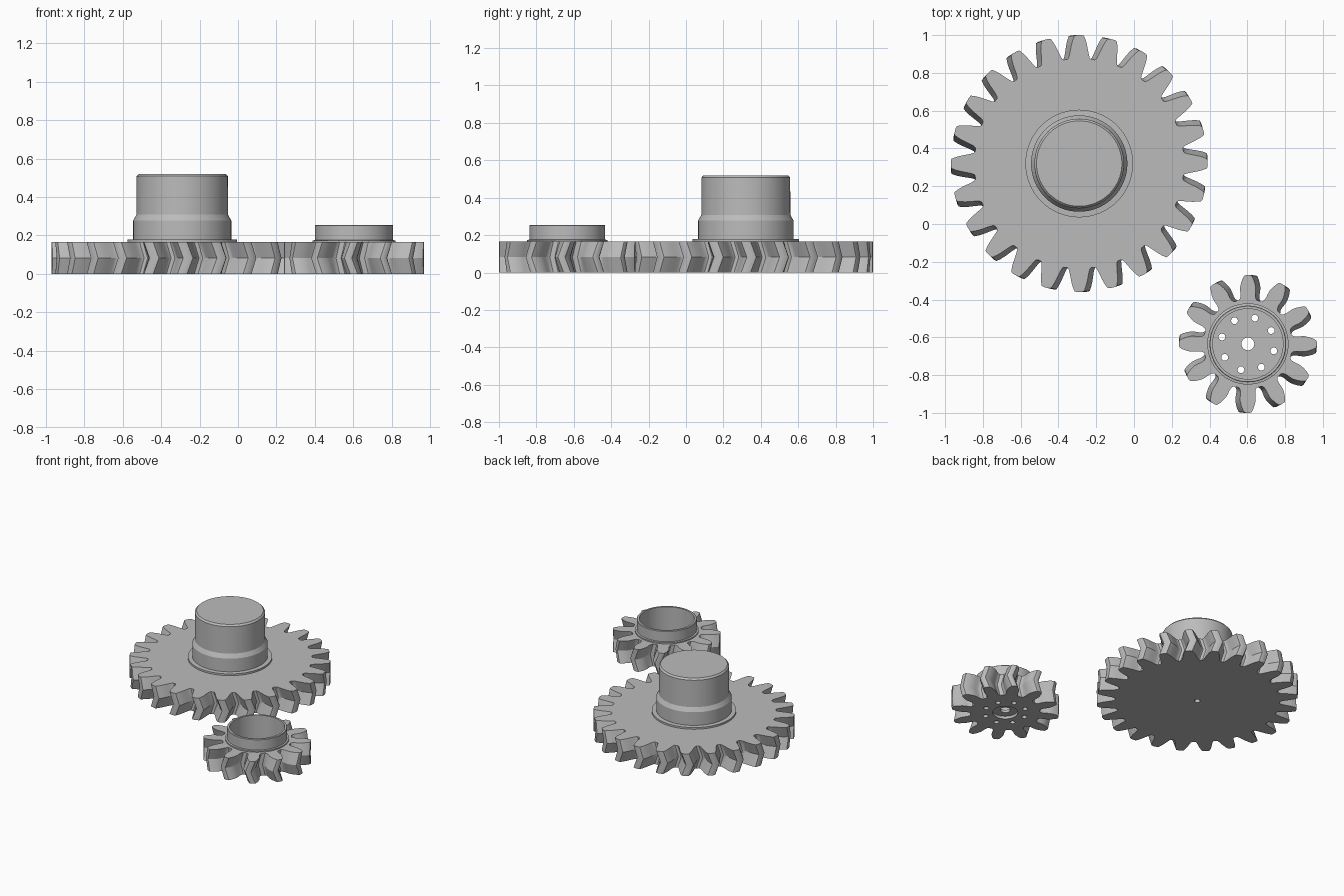
import bpy, bmesh, math

if "Cube" in bpy.data.objects:
    bpy.data.objects.remove(bpy.data.objects["Cube"])

H = 0.165                       # gear thickness
BIG, SMALL = (-0.29, 0.32), (0.603, -0.635)

grey = bpy.data.materials.new("plastic grey")
grey.diffuse_color = (0.5, 0.5, 0.5, 1)
grey.use_nodes = True
grey.node_tree.nodes["Principled BSDF"].inputs["Base Color"].default_value = grey.diffuse_color


def make_object(name, bm, loc):
    bmesh.ops.recalc_face_normals(bm, faces=bm.faces)
    mesh = bpy.data.meshes.new(name)
    bm.to_mesh(mesh)
    bm.free()
    mesh.materials.append(grey)
    ob = bpy.data.objects.new(name, mesh)
    ob.location = (loc[0], loc[1], 0)
    bpy.context.collection.objects.link(ob)
    return ob


def select(ob):
    bpy.ops.object.select_all(action='DESELECT')
    ob.select_set(True)
    bpy.context.view_layer.objects.active = ob


def smooth(ob, angle=28):
    select(ob)
    bpy.ops.object.shade_smooth_by_angle(angle=math.radians(angle))


def gear(name, teeth, flank, twist, loc):
    """Herringbone gear; flank lists (radius, half tooth width) from root to tip."""
    outline = []
    for i in range(teeth):
        mid = math.pi / 2 + i * math.tau / teeth
        half = [(r, w / r) for r, w in flank]
        outline += [(r, mid - a) for r, a in half]
        outline += [(r, mid + a) for r, a in reversed(half)]
    bm = bmesh.new()
    rings = [[bm.verts.new((r * math.cos(a + t), r * math.sin(a + t), z)) for r, a in outline]
             for z, t in ((0, 0), (H / 2, twist), (H, 0))]
    n = len(outline)
    for lo, hi in zip(rings, rings[1:]):
        for i in range(n):
            j = (i + 1) % n
            bm.faces.new((lo[i], lo[j], hi[j], hi[i]))
    bm.faces.new(rings[0])
    bm.faces.new(rings[-1])
    return make_object(name, bm, loc)


def lathe(name, profile, loc, closed=False, steps=64):
    """Spin an (r, z) profile; open profiles get flat end caps."""
    bm = bmesh.new()
    rings = [[bm.verts.new((r * math.cos(math.tau * k / steps), r * math.sin(math.tau * k / steps), z))
              for k in range(steps)] for r, z in profile]
    pairs = list(zip(rings, rings[1:]))
    if closed:
        pairs.append((rings[-1], rings[0]))
    else:
        bm.faces.new(rings[0])
        bm.faces.new(rings[-1])
    for lo, hi in pairs:
        for k in range(steps):
            j = (k + 1) % steps
            bm.faces.new((lo[k], lo[j], hi[j], hi[k]))
    return make_object(name, bm, loc)


def cut(ob, cutter):
    mod = ob.modifiers.new("cut", 'BOOLEAN')
    mod.operation = 'DIFFERENCE'
    mod.solver = 'EXACT'
    mod.object = cutter
    select(ob)
    bpy.ops.object.modifier_apply(modifier=mod.name)
    bpy.data.objects.remove(cutter)


def drill(ob, r, z0, z1, loc, steps=24):
    cut(ob, lathe("cutter", [(r, z0), (r, z1)], loc, steps=steps))


# Large gear with a blind pivot hole underneath
wheel = gear("large_gear", 24,
             [(0.555, 0.063), (0.562, 0.056), (0.58, 0.051), (0.605, 0.046), (0.63, 0.041),
              (0.655, 0.034), (0.677, 0.025), (0.68, 0.012)], 0.045, BIG)
drill(wheel, 0.02, -0.1, 0.12, BIG)
smooth(wheel)

# Stepped drive shaft on the large gear
shaft = lathe("drive_shaft",
              [(0.285, H - 0.005), (0.285, 0.178), (0.255, 0.18), (0.255, 0.278), (0.238, 0.308),
               (0.237, 0.508), (0.226, 0.52)], BIG)
smooth(shaft)

# Pinion: hollow cup, recessed base, shaft hole and ring of small holes
pinion = gear("pinion_gear", 12,
              [(0.236, 0.048), (0.246, 0.041), (0.262, 0.039), (0.285, 0.041), (0.305, 0.041),
               (0.325, 0.036), (0.347, 0.028), (0.362, 0.019), (0.365, 0.01)], -0.085, SMALL)
drill(pinion, 0.186, 0.04, 0.4, SMALL, 64)
drill(pinion, 0.085, -0.1, 0.02, SMALL, 48)
drill(pinion, 0.034, -0.1, 0.4, SMALL)
for k in range(8):
    a = math.radians(75 + 45 * k)
    drill(pinion, 0.018, -0.1, 0.1,
          (SMALL[0] + 0.142 * math.cos(a), SMALL[1] + 0.142 * math.sin(a)), 16)
smooth(pinion)

# Raised collar round the pinion cup
collar = lathe("pinion_collar",
               [(0.186, H - 0.002), (0.215, H - 0.002), (0.215, 0.174), (0.203, 0.176),
                (0.203, 0.252), (0.2, 0.255), (0.186, 0.255)], SMALL, closed=True)
smooth(collar)
